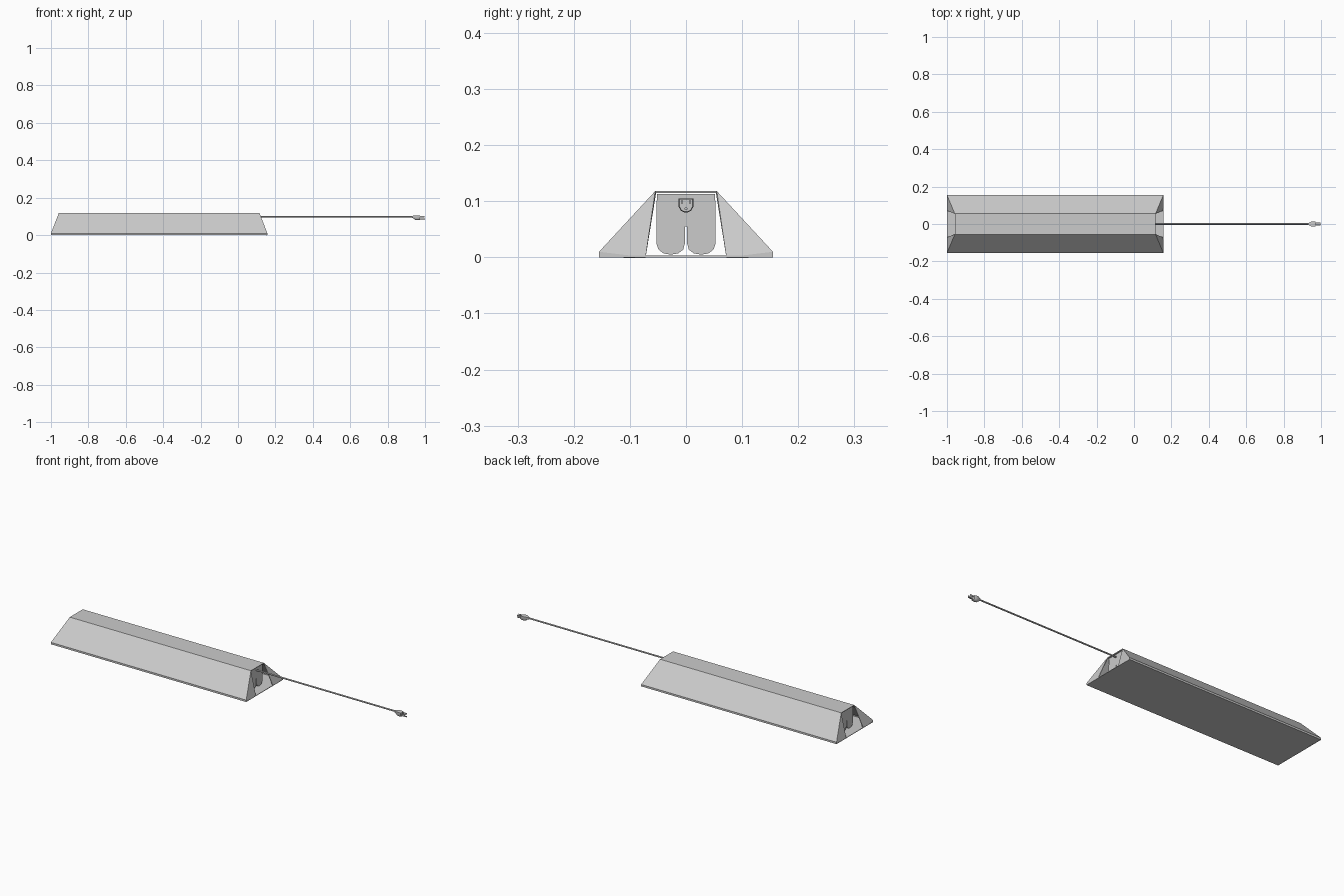
import bpy, bmesh, math
from mathutils import Matrix

if "Cube" in bpy.data.objects:
    bpy.data.objects.remove(bpy.data.objects["Cube"])

XC, HALF, TOP = -0.4215, 0.5785, 0.5365   # hood centre, half length at base and at top


def make(name, bm, smooth=False):
    bmesh.ops.recalc_face_normals(bm, faces=bm.faces)
    me = bpy.data.meshes.new(name)
    bm.to_mesh(me)
    bm.free()
    ob = bpy.data.objects.new(name, me)
    bpy.context.collection.objects.link(ob)
    if smooth:
        bpy.context.view_layer.objects.active = ob
        ob.select_set(True)
        bpy.ops.object.shade_smooth_by_angle(angle=math.radians(35))
        ob.select_set(False)
    return ob


def loft(name, sections, smooth=False):
    """Skin a closed solid through (x, [(y, z), ...]) sections."""
    bm = bmesh.new()
    rings = [[bm.verts.new((x, y, z)) for y, z in pts] for x, pts in sections]
    n = len(rings[0])
    for a, b in zip(rings, rings[1:]):
        for i in range(n):
            j = (i + 1) % n
            bm.faces.new((a[i], a[j], b[j], b[i]))
    bm.faces.new(rings[0])
    bm.faces.new(rings[-1])
    return make(name, bm, smooth)


def rod(name, x0, x1, y, z, r, sides=16):
    pts = [(y + r * math.cos(2 * math.pi * i / sides),
            z + r * math.sin(2 * math.pi * i / sides)) for i in range(sides)]
    return loft(name, [(x0, pts), (x1, pts)], True)


def box(name, x0, x1, y0, y1, z0, z1):
    pts = [(y0, z0), (y1, z0), (y1, z1), (y0, z1)]
    return loft(name, [(x0, pts), (x1, pts)])


# Hood: sheet sides and top with sloped triangular returns at both open ends
bm = bmesh.new()
profile = [(-.155, 0), (-.155, .01), (-.055, .118), (.055, .118), (.155, .01), (.155, 0)]
ends = []
for s in (-1, 1):
    ring = [bm.verts.new((XC + s * (TOP if z > .1 else HALF), y, z)) for y, z in profile]
    ends.append(ring)
    for a, b, c, side in ((0, 1, 2, -1), (5, 4, 3, 1)):
        foot = bm.verts.new((XC + s * HALF, side * .072, 0))
        bm.faces.new((ring[a], ring[b], foot))
        bm.faces.new((ring[b], ring[c], foot))
for i in range(5):
    bm.faces.new((ends[0][i], ends[0][i + 1], ends[1][i + 1], ends[1][i]))
hood = make("hood", bm)
mod = hood.modifiers.new("sheet", "SOLIDIFY")
mod.thickness = .004
# Thicken towards the inside whichever way the open sheet was oriented
top = max(hood.data.polygons, key=lambda p: p.center.z)
mod.offset = -1 if top.normal.z > 0 else 1

# Flat panel closing the underside
box("bottom_panel", XC - HALF, XC + HALF, -.155, .155, 0, .003)

# Twin-lobed lamp holders at each end, with lamps between them
lobe = [(-.052, .113), (-.053, .025), (-.049, .014), (-.040, .007), (-.027, .005),
        (-.014, .007), (-.005, .014), (-.002, .025), (-.002, .055)]
outline = lobe + [(-y, z) for y, z in reversed(lobe)]
for label, s in (("left", -1), ("right", 1)):
    loft(label + "_lamp_holder", [(XC + s * .505, outline), (XC + s * .53, outline)])
for label, y in (("front", -.027), ("back", .027)):
    rod(label + "_lamp_tube", XC - .51, XC + .51, y, .03, .02, 20)

# Power cord
rod("power_cord", XC + .52, .945, 0, .099, .0042, 10)

# Plug body: flat-topped, rounded below, tapering to the cord
shape = [(-.013, .011), (-.013, -.004), (-.009, -.011), (-.003, -.014),
         (.003, -.014), (.009, -.011), (.013, -.004), (.013, .011)]


def scaled(k, z):
    return [(y * k, z + h * k) for y, h in shape]


loft("plug_body", [(.930, scaled(.4, .099)), (.940, scaled(.62, .097)),
                   (.948, scaled(.95, .0945)), (.962, scaled(1, .094)),
                   (.968, scaled(.95, .094)), (.972, scaled(.9, .094))], True)

# Plug prongs
for label, y in (("front", -.007), ("back", .007)):
    box(label + "_blade", .97, .996, y - .001, y + .001, .0955, .1025)
rod("ground_pin", .97, 1.0, 0, .087, .0027, 10)
